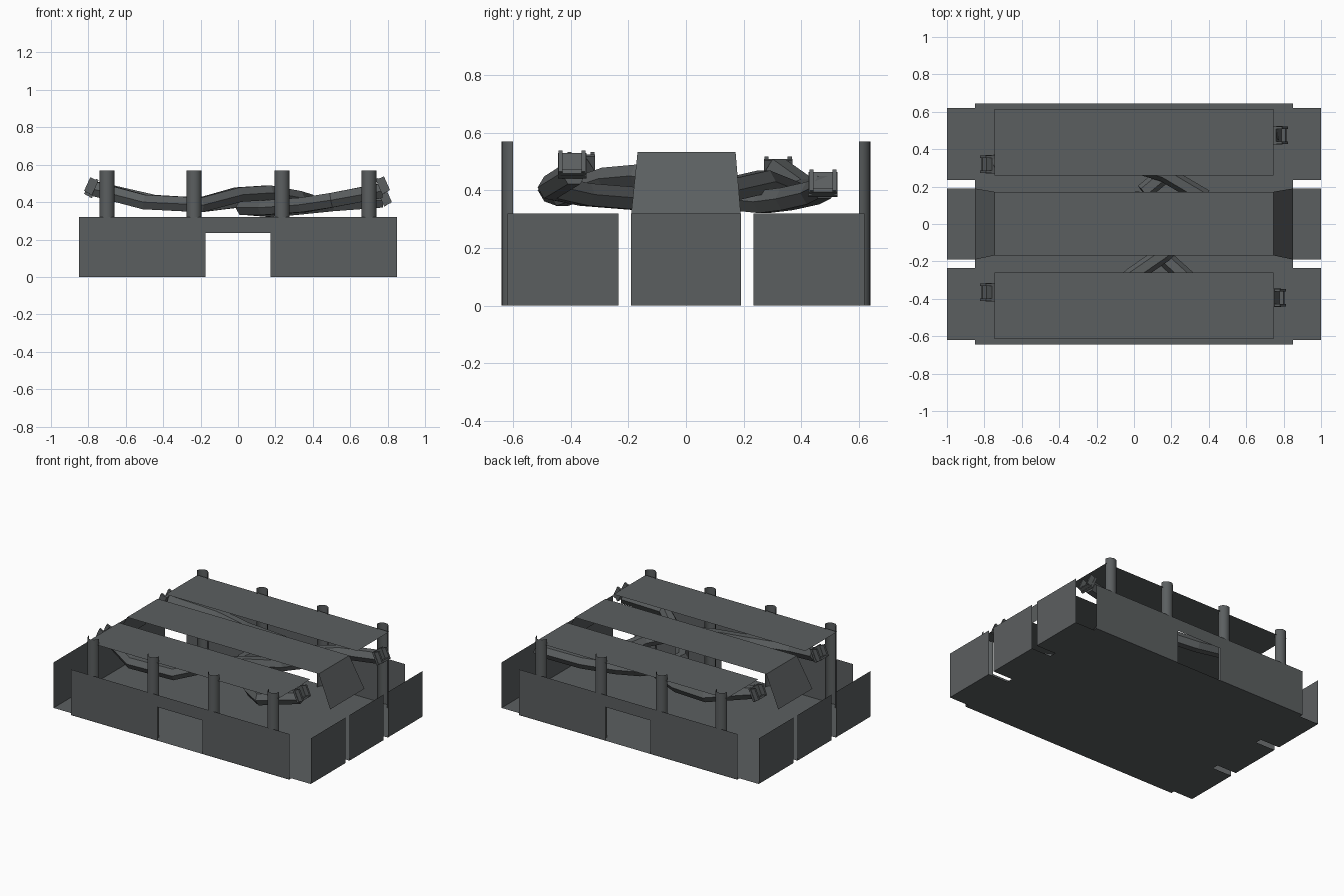
import bpy, bmesh, math
from mathutils import Vector

if "Cube" in bpy.data.objects:
    bpy.data.objects.remove(bpy.data.objects["Cube"])

mat = bpy.data.materials.new("slate grey")
mat.diffuse_color = (0.105, 0.114, 0.117, 1)
mat.use_nodes = True
mat.node_tree.nodes["Principled BSDF"].inputs["Base Color"].default_value = mat.diffuse_color


def finish(name, bm):
    me = bpy.data.meshes.new(name)
    bm.to_mesh(me)
    bm.free()
    me.materials.append(mat)
    ob = bpy.data.objects.new(name, me)
    bpy.context.collection.objects.link(ob)
    return ob


def sheet(name, pts):
    """One flat sheet from its outline."""
    bm = bmesh.new()
    bm.faces.new([bm.verts.new(p) for p in pts])
    return finish(name, bm)


# floor with open corners and end slots: outline mirrored from one quarter
quarter = [(1, 0.19), (0.85, 0.19), (0.85, 0.235), (1, 0.235),
           (1, 0.62), (0.85, 0.62), (0.85, 0.645)]
half = quarter + [(-x, y) for x, y in reversed(quarter)]
sheet("floor", [(x, y, 0) for x, y in half + [(-x, -y) for x, y in half]])

for s, side in ((-1, "front"), (1, "back")):
    # long wall with a central opening
    y = s * 0.643
    sheet(side + "_wall", [(x, y, z) for x, z in (
        (-0.85, 0), (-0.175, 0), (-0.175, 0.235), (0.175, 0.235),
        (0.175, 0), (0.85, 0), (0.85, 0.32), (-0.85, 0.32))])

    # outer top panel
    sheet(side + "_top_panel", [(x, s * v, 0.53) for x, v in (
        (-0.745, 0.26), (0.745, 0.26), (0.745, 0.615), (-0.745, 0.615))])

    # half-round posts, open towards the inside
    for i, px in enumerate((-0.7, -0.235, 0.235, 0.7)):
        bm = bmesh.new()
        rows = []
        for z in (0, 0.57):
            rows.append([bm.verts.new((px + 0.04 * math.cos(a * math.pi / 10),
                                       s * (0.6 + 0.04 * math.sin(a * math.pi / 10)), z))
                         for a in range(11)])
        for k in range(10):
            f = bm.faces.new((rows[0][k], rows[0][k + 1], rows[1][k + 1], rows[1][k]))
            f.smooth = True
        bmesh.ops.recalc_face_normals(bm, faces=bm.faces)
        finish(f"{side}_post_{i + 1}", bm)

# end walls in three segments, and sloping flaps of the middle panel
for s, side in ((-1, "left"), (1, "right")):
    for name, a, b in (("front", -0.62, -0.235), ("middle", -0.19, 0.19), ("back", 0.235, 0.62)):
        sheet(f"{side}_wall_{name}", [(s, a, 0), (s, b, 0), (s, b, 0.32), (s, a, 0.32)])
    sheet(side + "_flap", [(s * 0.745, -0.168, 0.533), (s * 0.85, -0.19, 0.32),
                           (s * 0.85, 0.19, 0.32), (s * 0.745, 0.172, 0.533)])
sheet("middle_top_panel", [(-0.745, -0.168, 0.533), (0.745, -0.168, 0.533),
                           (0.745, 0.172, 0.533), (-0.745, 0.172, 0.533)])


def bar(name, pts, r=0.045):
    """Faceted six-sided bar along a path."""
    bm = bmesh.new()
    pts = [Vector(p) for p in pts]
    rings = []
    for i, p in enumerate(pts):
        d = (pts[min(i + 1, len(pts) - 1)] - pts[max(i - 1, 0)]).normalized()
        side = d.cross(Vector((0, 0, 1))).normalized()
        up = side.cross(d)
        rings.append([bm.verts.new(p + r * (math.cos(k * math.pi / 3) * side
                                            + math.sin(k * math.pi / 3) * up)) for k in range(6)])
    for a, b in zip(rings, rings[1:]):
        for k in range(6):
            bm.faces.new((a[k], a[(k + 1) % 6], b[(k + 1) % 6], b[k]))
    bm.faces.new(rings[0])
    bm.faces.new(rings[-1])
    bmesh.ops.recalc_face_normals(bm, faces=bm.faces)
    finish(name, bm)


# bent linkage bars that cross beneath the gaps
bar("front_left_bar", [(-0.76, -0.36, 0.47), (-0.5, -0.47, 0.40), (-0.2, -0.43, 0.385),
                       (0, -0.27, 0.44), (0.16, -0.16, 0.45), (0.32, 0, 0.42),
                       (0.38, 0.14, 0.40)])
bar("front_right_bar", [(0.76, -0.39, 0.46), (0.5, -0.47, 0.41), (0.35, -0.35, 0.385),
                        (0.14, -0.16, 0.37), (0.03, 0, 0.37), (0.05, 0.17, 0.37)])
bar("back_left_bar", [(-0.76, 0.32, 0.47), (-0.45, 0.42, 0.40), (-0.2, 0.38, 0.385),
                      (0.16, 0.27, 0.43), (0.38, 0.14, 0.40)])
bar("back_right_bar", [(0.77, 0.48, 0.41), (0.5, 0.44, 0.39), (0.3, 0.35, 0.37),
                       (0.17, 0.27, 0.36), (0.05, 0.17, 0.37)])

# slanted clips at the bar ends: a back plate with two prongs
for name, x, y, z in (("front_left", -0.78, -0.365, 0.48), ("back_left", -0.78, 0.32, 0.465),
                      ("front_right", 0.77, -0.395, 0.485), ("back_right", 0.78, 0.475, 0.42)):
    s = 1 if x > 0 else -1
    bm = bmesh.new()
    for size, off in (((0.015, 0.1, 0.09), (0, 0, 0)),
                      ((0.04, 0.014, 0.08), (0.02, 0.04, 0)),
                      ((0.04, 0.014, 0.08), (0.02, -0.04, 0)),
                      ((0.03, 0.08, 0.014), (0.015, 0, -0.035))):
        vs = bmesh.ops.create_cube(bm, size=1)["verts"]
        bmesh.ops.scale(bm, vec=size, verts=vs)
        bmesh.ops.translate(bm, vec=(s * off[0], off[1], off[2]), verts=vs)
    ob = finish(name + "_clip", bm)
    ob.location = (x - s * 0.01, y, z)
    ob.rotation_euler = (0, -s * 0.42, 0)
